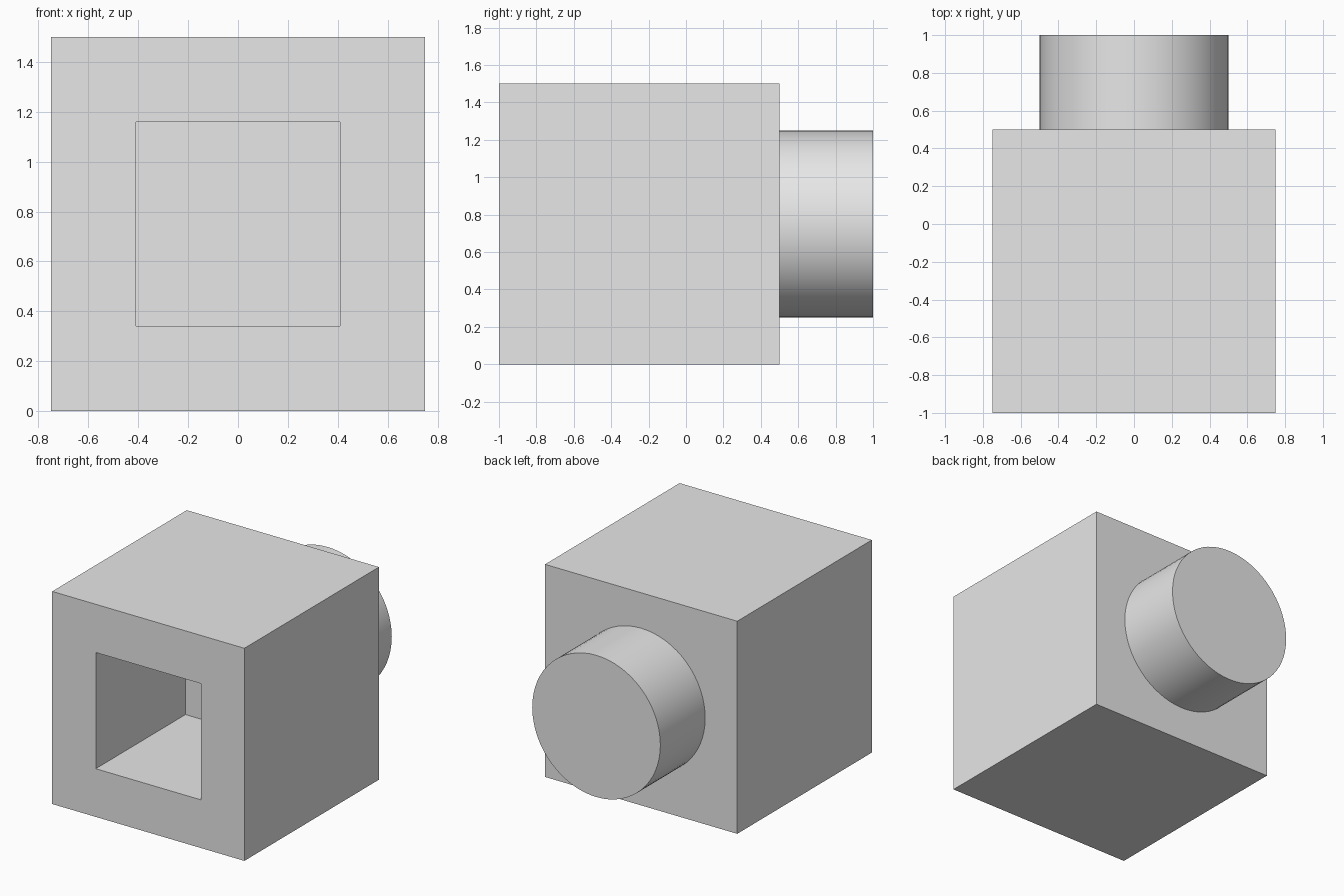
import bpy
import math

cube = bpy.data.objects.get("Cube")
if cube:
    bpy.data.objects.remove(cube, do_unlink=True)

# Single plain grey finish
grey = bpy.data.materials.new("light_grey")
grey.use_nodes = True
colour = (0.8, 0.8, 0.8, 1)
grey.diffuse_color = colour
grey.node_tree.nodes["Principled BSDF"].inputs["Base Color"].default_value = colour


def add_box(name, size, location):
    bpy.ops.mesh.primitive_cube_add(size=1, location=location)
    box = bpy.context.object
    box.name = name
    box.scale = size
    bpy.ops.object.transform_apply(location=False, rotation=False, scale=True)
    box.data.materials.append(grey)
    return box


SIDE = 1.5
MID = SIDE / 2

# Block, with a square socket sunk into its front
block = add_box("socket_block", (SIDE, SIDE, SIDE), (0, -0.25, MID))
cutter = add_box("socket_cutter", (0.82, 1.2, 0.82), (0, -0.6, MID))
cutter.hide_render = True
cutter.hide_viewport = True

socket = block.modifiers.new("socket", "BOOLEAN")
socket.operation = "DIFFERENCE"
socket.solver = "EXACT"
socket.object = cutter
bpy.context.view_layer.objects.active = block
bpy.ops.object.modifier_apply(modifier=socket.name)
bpy.data.objects.remove(cutter, do_unlink=True)

# Round peg on the back
bpy.ops.mesh.primitive_cylinder_add(
    vertices=64, radius=0.5, depth=0.5,
    location=(0, 0.75, MID), rotation=(math.pi / 2, 0, 0))
peg = bpy.context.object
peg.name = "round_peg"
peg.data.materials.append(grey)
bpy.ops.object.shade_smooth_by_angle(angle=math.radians(30))
